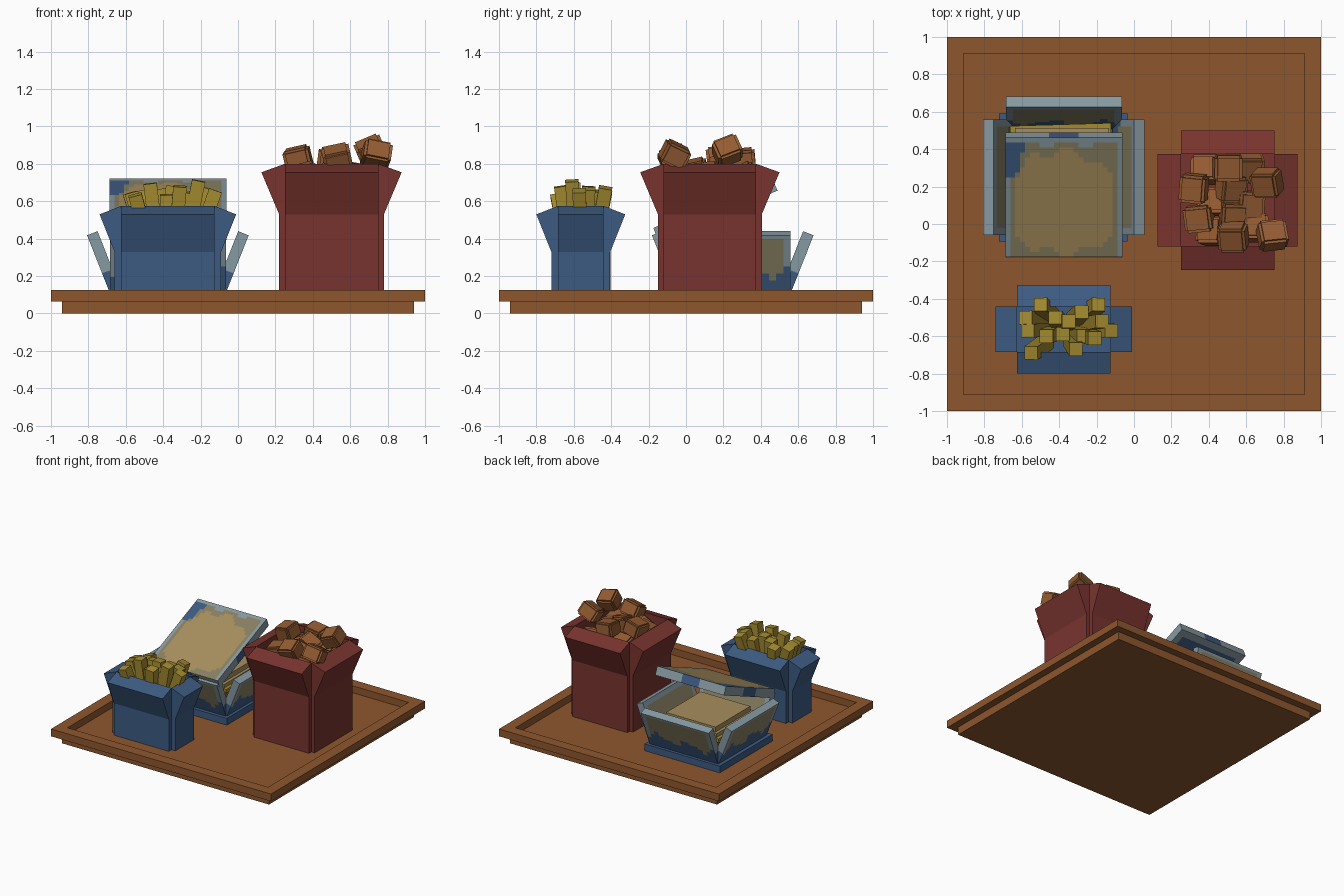
import bpy, bmesh, math, random
from mathutils import Vector, Matrix, Euler

random.seed(4)
if "Cube" in bpy.data.objects:
    bpy.data.objects.remove(bpy.data.objects["Cube"], do_unlink=True)


def material(name, r, g, b):
    m = bpy.data.materials.new(name)
    m.use_nodes = True
    m.diffuse_color = (r, g, b, 1)
    m.node_tree.nodes["Principled BSDF"].inputs["Base Color"].default_value = (r, g, b, 1)
    return m


WOOD = material("wood brown", .27, .095, .027)
RED = material("dark red", .19, .034, .028)
BLUE = material("denim blue", .047, .105, .225)
GREY = material("pale grey blue", .24, .32, .36)
TAN = material("tan", .39, .27, .11)
OLIVE = material("olive grey", .25, .22, .125)
YELLOW = material("fry yellow", .37, .26, .03)
CRUMB = material("crumb brown", .30, .107, .032)
PAINT = [GREY, BLUE, TAN, OLIVE]
GREY_I, BLUE_I, TAN_I, OLIVE_I = range(4)


def finish(name, bm, mats, rule=None, matrix=None):
    """Turn a bmesh into an object, colouring its faces by an optional rule."""
    bmesh.ops.recalc_face_normals(bm, faces=bm.faces)
    if rule:
        bm.normal_update()
        for f in bm.faces:
            f.material_index = rule(f.calc_center_median(), f.normal)
    me = bpy.data.meshes.new(name)
    bm.to_mesh(me)
    bm.free()
    for m in mats:
        me.materials.append(m)
    ob = bpy.data.objects.new(name, me)
    bpy.context.collection.objects.link(ob)
    if matrix:
        ob.matrix_world = matrix
    return ob


def add_box(bm, size, matrix=Matrix()):
    return bmesh.ops.create_cube(bm, size=1, matrix=matrix @ Matrix.Diagonal((*size, 1)))


def box(name, mat, size, matrix):
    bm = bmesh.new()
    add_box(bm, size)
    return finish(name, bm, [mat], matrix=matrix)


def grid_cut(bm, cuts):
    bmesh.ops.subdivide_edges(bm, edges=bm.edges[:], cuts=cuts, use_grid_fill=True)


def prism(profile, width):
    """Extrude an (outward, height) profile sideways; outward is -y."""
    bm = bmesh.new()
    ends = [[bm.verts.new((s * width / 2, -o, z)) for o, z in profile] for s in (-1, 1)]
    for e in ends:
        bm.faces.new(e)
    n = len(profile)
    for i in range(n):
        j = (i + 1) % n
        bm.faces.new((ends[0][i], ends[0][j], ends[1][j], ends[1][i]))
    return bm


SIDES = ["front", "left", "back", "right"]


def turned(center, i):
    return Matrix.Translation(center) @ Matrix.Rotation(i * math.pi / 2, 4, "Z")


# Tray: plinth and a rimmed board with a sunken floor
box("tray_plinth", WOOD, (1.88, 1.88, .065), Matrix.Translation((0, 0, .0325)))
bm = bmesh.new()
add_box(bm, (2, 2, .06), Matrix.Translation((0, 0, .095)))
top = [f for f in bm.faces if f.normal.z > .9]
bmesh.ops.inset_region(bm, faces=top, thickness=.125)
ext = bmesh.ops.extrude_face_region(bm, geom=top)
bmesh.ops.delete(bm, geom=top, context="FACES")
bmesh.ops.translate(bm, verts=[v for v in ext["geom"] if isinstance(v, bmesh.types.BMVert)],
                    vec=(0, 0, -.057))
finish("tray_board", bm, [WOOD])


# Paper bags: four walls flaring into thick folded lips
def bag(name, mat, center, half, wall, bend, lip, lip_z, top_z):
    for i, side in enumerate(SIDES):
        d, w = (half[1], half[0]) if i % 2 == 0 else half
        profile = [(d, .066), (d + wall, .066), (d + wall, bend), (d + lip, lip_z), (d, top_z)]
        finish(f"{name}_{side}_wall", prism(profile, 2 * w), [mat], matrix=turned(center, i))
    box(f"{name}_floor", mat, (2 * half[0], 2 * half[1], .02),
        Matrix.Translation(Vector(center) + Vector((0, 0, .08))))


bag("fry_bag", BLUE, (-.375, -.5625, 0), (.25, .1225), .035, .33, .115, .53, .575)
bag("nugget_bag", RED, (.5, .1275, 0), (.25, .2475), .03, .53, .125, .755, .80)

# Worn label on the back of the red bag
bm = bmesh.new()
bmesh.ops.create_grid(bm, x_segments=14, y_segments=12, size=1,
                      matrix=Matrix.Translation((.5, .404, .345))
                      @ Matrix.Rotation(-math.pi / 2, 4, "X") @ Matrix.Diagonal((.205, .175, 1, 1)))


def worn(f):
    c = f.calc_center_median()
    u, v = abs(c.x - .5) / .205, abs(c.z - .345) / .175
    return u ** 4 + v ** 4 > 1.25 or (max(u, v) > .9 and random.random() < .3)


bmesh.ops.delete(bm, geom=[f for f in bm.faces if worn(f)], context="FACES")
label = finish("bag_label", bm, [TAN])
label.modifiers.new("thickness", "SOLIDIFY").thickness = .005

# Fries: sticks fanning out of the blue bag
fries = [(-.58, -.50), (-.50, -.43), (-.47, -.60), (-.55, -.69), (-.38, -.59), (-.31, -.67),
         (-.28, -.47), (-.19, -.43), (-.17, -.52), (-.12, -.57), (-.21, -.61), (-.27, -.60),
         (-.42, -.50), (-.57, -.57), (-.35, -.52)]
mid = Vector((-.375, -.5625, 0))
for i, (x, y) in enumerate(fries):
    tip = Vector((x, y, random.uniform(.63, .71)))
    root = mid + (Vector((x, y, 0)) - mid) * .5 + Vector((0, 0, .30))
    axis = tip - root
    tilt = Vector((0, 0, 1)).rotation_difference(axis).to_matrix().to_4x4()
    box(f"fry_{i + 1}", YELLOW, (.072, .072, axis.length),
        Matrix.Translation((tip + root) / 2) @ tilt)

# Nuggets: chunky lumps of three crossed blocks
nuggets = [(.32, .19, .83), (.50, .30, .82), (.71, .22, .87), (.53, .04, .76), (.35, .03, .74),
           (.53, -.07, .83), (.74, -.06, .85), (.52, .19, .77), (.42, .12, .72), (.62, .10, .74),
           (.62, .30, .73), (.38, .29, .72), (.64, -.02, .73), (.42, -.04, .71)]
for i, (x, y, z) in enumerate(nuggets):
    bm = bmesh.new()
    for size in ((.15, .11, .09), (.12, .14, .09), (.12, .11, .115)):
        add_box(bm, size)
    spin = Euler([random.uniform(-.5, .5) for _ in range(2)] + [random.choice((0, .1, 1.5))])
    finish(f"nugget_{i + 1}", bm, [CRUMB],
           matrix=Matrix.Translation((x, y, z)) @ spin.to_matrix().to_4x4())

# Clamshell carton: foot and four splayed sides
CARTON = (-.375, .25, 0)
box("carton_foot", BLUE, (.685, .685, .058), Matrix.Translation((-.378, .248, .094)))


def side_paint(c, n):
    ragged = .025 * math.sin(c.x * 23) + .015 * math.sin(c.x * 51)
    if abs(n.x) > .9 or n.z > .8:
        return BLUE_I if c.z < .22 else GREY_I
    if c.z < .225 + ragged:
        return BLUE_I
    if c.z > .395 or abs(c.x) > .29:
        return GREY_I
    return OLIVE_I


for i, side in enumerate(SIDES):
    bm = prism([(.315, .122), (.432, .418), (.376, .44), (.259, .144)], .62)
    grid_cut(bm, 15)
    finish(f"carton_{side}_side", bm, PAINT, side_paint, turned(CARTON, i))


# Carton lid: a tilted slab with worn paint
def lid_paint(c, n):
    u, v = c.x / .3125, c.y / .345
    ragged = .12 * math.sin(c.x * 31 + 1) + .1 * math.sin(c.y * 27)
    if n.z > .9:
        if v - u > 1.35 + ragged and u < -.4 and v < .92:
            return BLUE_I
        if v > .86 + ragged * .3 or u > .93 or u < -.95:
            return GREY_I
        return TAN_I if abs(u + .02) ** 3 + abs(v + .12) ** 3 < .62 + ragged else OLIVE_I
    if n.z < -.9:
        edge = max(abs(u), abs(v))
        return GREY_I if edge > .85 else BLUE_I if edge > .5 + ragged else OLIVE_I
    return BLUE_I if abs(u if abs(n.y) > .9 else v) < .22 else GREY_I


bm = bmesh.new()
add_box(bm, (.625, .69, .07))
grid_cut(bm, 23)
finish("carton_lid", bm, PAINT, lid_paint,
       Matrix.Translation((-.375, .157, .557)) @ Matrix.Rotation(math.radians(22.5), 4, "X"))

# Sandwich inside the carton
layers = [("lower_bun", TAN, .48, .125, .22, 0), ("patty", CRUMB, .50, .22, .275, 0),
          ("cheese", YELLOW, .54, .275, .305, .03), ("upper_bun", TAN, .50, .305, .335, 0),
          ("bun_crown", TAN, .45, .335, .375, 0)]
for name, mat, size, low, high, turn in layers:
    box(name, mat, (size, size, high - low),
        Matrix.Translation((-.385, .262, (low + high) / 2)) @ Matrix.Rotation(turn, 4, "Z"))
